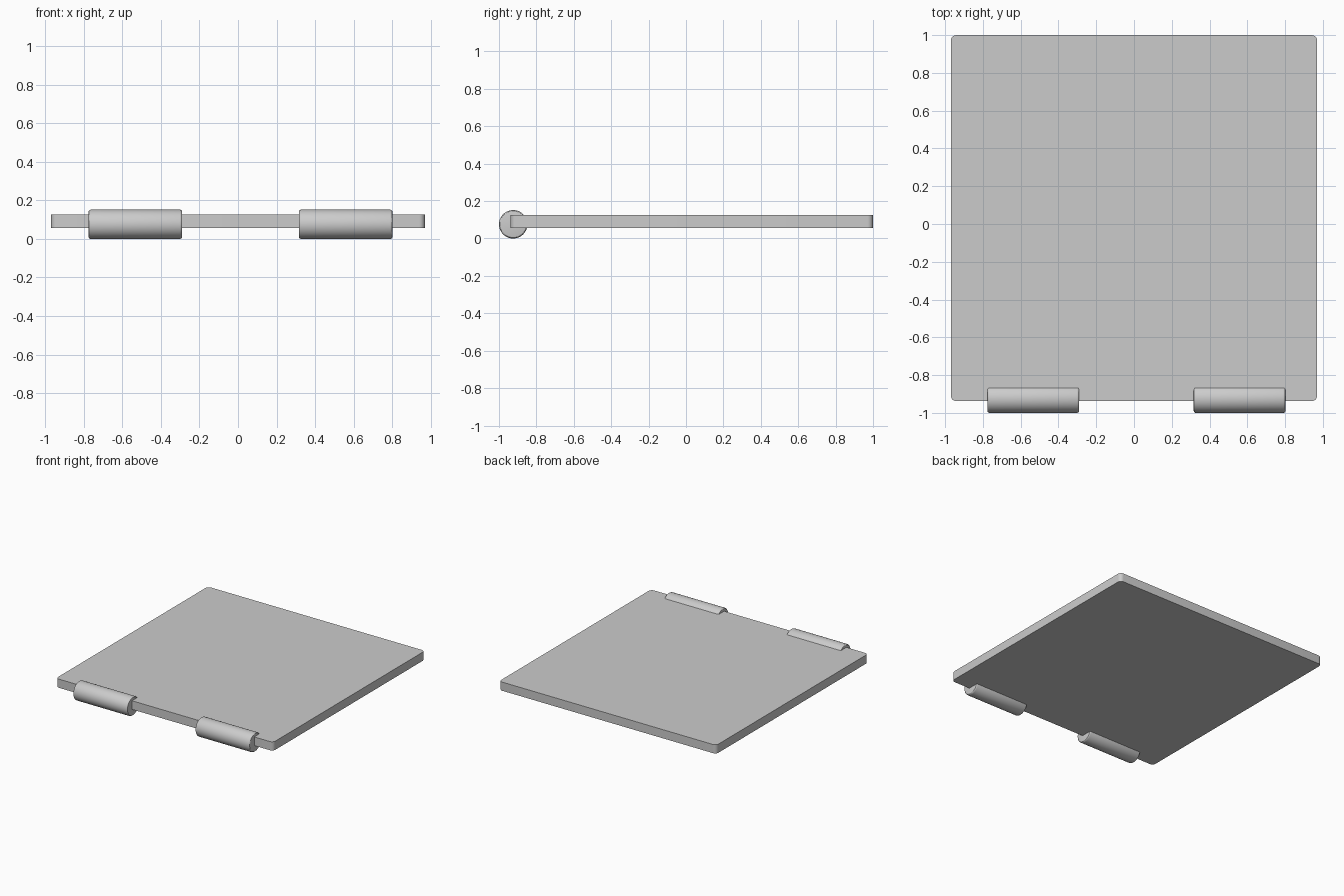
import bpy, bmesh
from math import radians
from mathutils import Matrix

if "Cube" in bpy.data.objects:
    bpy.data.objects.remove(bpy.data.objects["Cube"])


def add_object(name, bm):
    mesh = bpy.data.meshes.new(name)
    bm.to_mesh(mesh)
    bm.free()
    obj = bpy.data.objects.new(name, mesh)
    bpy.context.collection.objects.link(obj)
    bpy.context.view_layer.objects.active = obj
    bpy.ops.object.select_all(action='DESELECT')
    obj.select_set(True)
    bpy.ops.object.shade_smooth_by_angle(angle=radians(30))
    return obj


# Flat panel with rounded vertical corners
bm = bmesh.new()
bmesh.ops.create_cube(bm, size=1, matrix=Matrix.Translation((0, 0.031, 0.091))
                      @ Matrix.Diagonal((1.94, 1.938, 0.07, 1)))
corners = [e for e in bm.edges if abs(e.verts[0].co.z - e.verts[1].co.z) > 0.01]
bmesh.ops.bevel(bm, geom=corners, offset=0.03, segments=6, profile=0.5, affect='EDGES')
add_object("panel", bm)

# Hinge barrels along the front edge, with softened end rims
for name, x in (("hinge_barrel_left", -0.533), ("hinge_barrel_right", 0.559)):
    length = 0.486
    bm = bmesh.new()
    bmesh.ops.create_cone(bm, cap_ends=True, segments=48, radius1=0.076, radius2=0.076,
                          depth=length, matrix=Matrix.Translation((x, -0.924, 0.076))
                          @ Matrix.Rotation(radians(90), 4, 'Y'))
    rims = [e for e in bm.edges if abs(e.verts[0].co.x - e.verts[1].co.x) < 0.001]
    bmesh.ops.bevel(bm, geom=rims, offset=0.011, segments=3, profile=0.5, affect='EDGES')
    add_object(name, bm)
